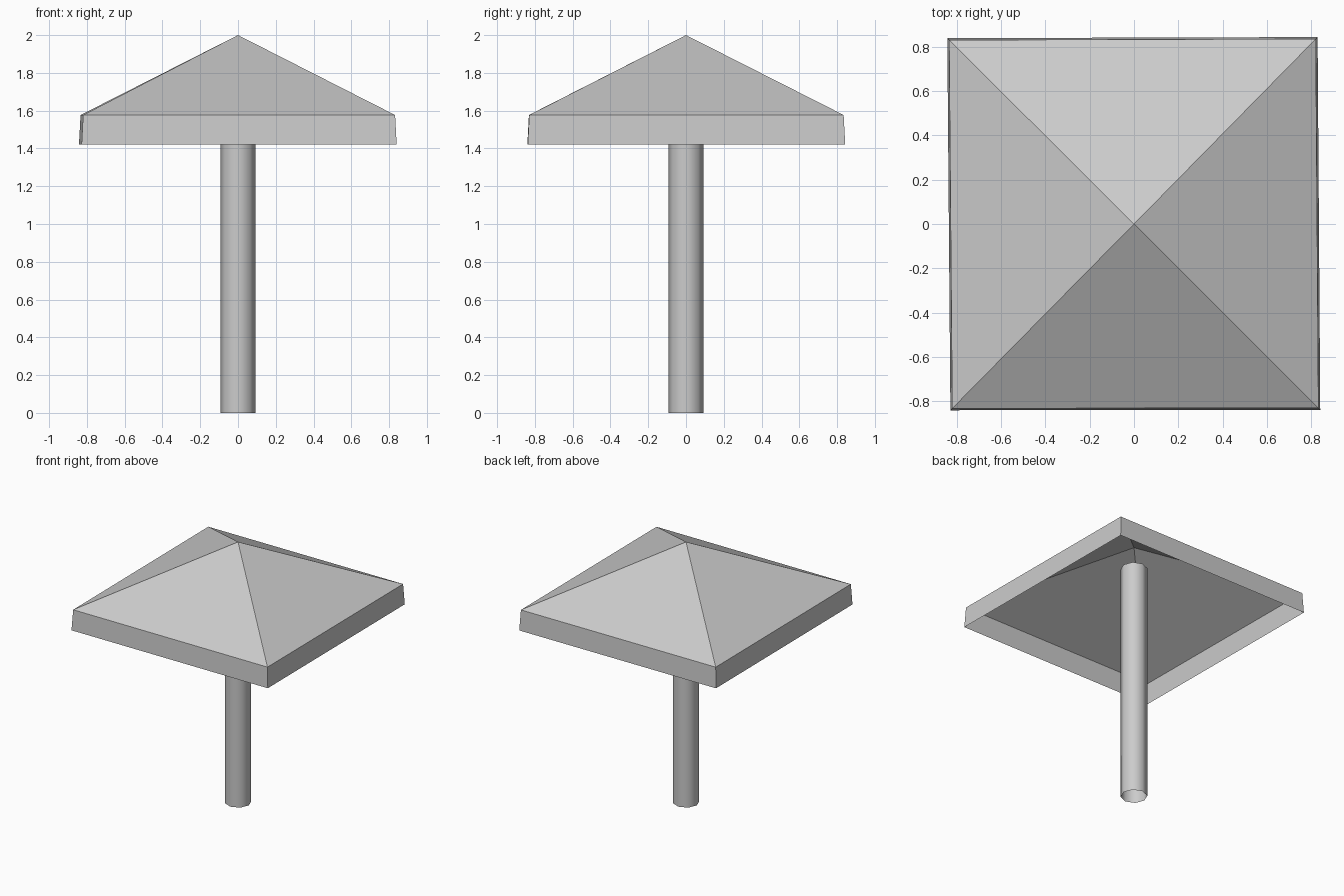
import bpy
import bmesh
from math import cos, sin, tau

cube = bpy.data.objects.get("Cube")
if cube:
    bpy.data.objects.remove(cube)

GREY = (0.6, 0.6, 0.6)
grey = bpy.data.materials.new("light grey")
grey.use_nodes = True
grey.diffuse_color = (*GREY, 1)
grey.node_tree.nodes["Principled BSDF"].inputs["Base Color"].default_value = (*GREY, 1)


def finish(name, bm):
    """Turn a bmesh into a grey object in the scene."""
    mesh = bpy.data.meshes.new(name)
    bm.to_mesh(mesh)
    bm.free()
    mesh.materials.append(grey)
    obj = bpy.data.objects.new(name, mesh)
    bpy.context.collection.objects.link(obj)
    return obj


def bridge(bm, lower, upper):
    """Join two rings of vertices with quads."""
    n = len(lower)
    for i in range(n):
        j = (i + 1) % n
        bm.faces.new((lower[i], lower[j], upper[j], upper[i]))


# Canopy: thin open pyramid with a slightly flared, slightly skewed skirt
CORNERS = [(-0.828, -0.84), (0.84, -0.838), (0.828, 0.843), (-0.842, 0.838)]
bm = bmesh.new()
hem = [bm.verts.new((x, y, 1.42)) for x, y in CORNERS]
eave = [bm.verts.new((x * 0.99, y * 0.99, 1.577)) for x, y in CORNERS]
apex = bm.verts.new((0, 0, 2))
bridge(bm, hem, eave)
for i in range(4):
    bm.faces.new((eave[i], eave[(i + 1) % 4], apex))
finish("canopy", bm)

# Pole: open eight-sided tube, smooth shaded, ending just below the peak
SIDES, RADIUS = 8, 0.093
bm = bmesh.new()
rings = [[bm.verts.new((RADIUS * cos(tau * i / SIDES), RADIUS * sin(tau * i / SIDES), z))
          for i in range(SIDES)] for z in (0, 1.83)]
bridge(bm, *rings)
for face in bm.faces:
    face.smooth = True
finish("pole", bm)
